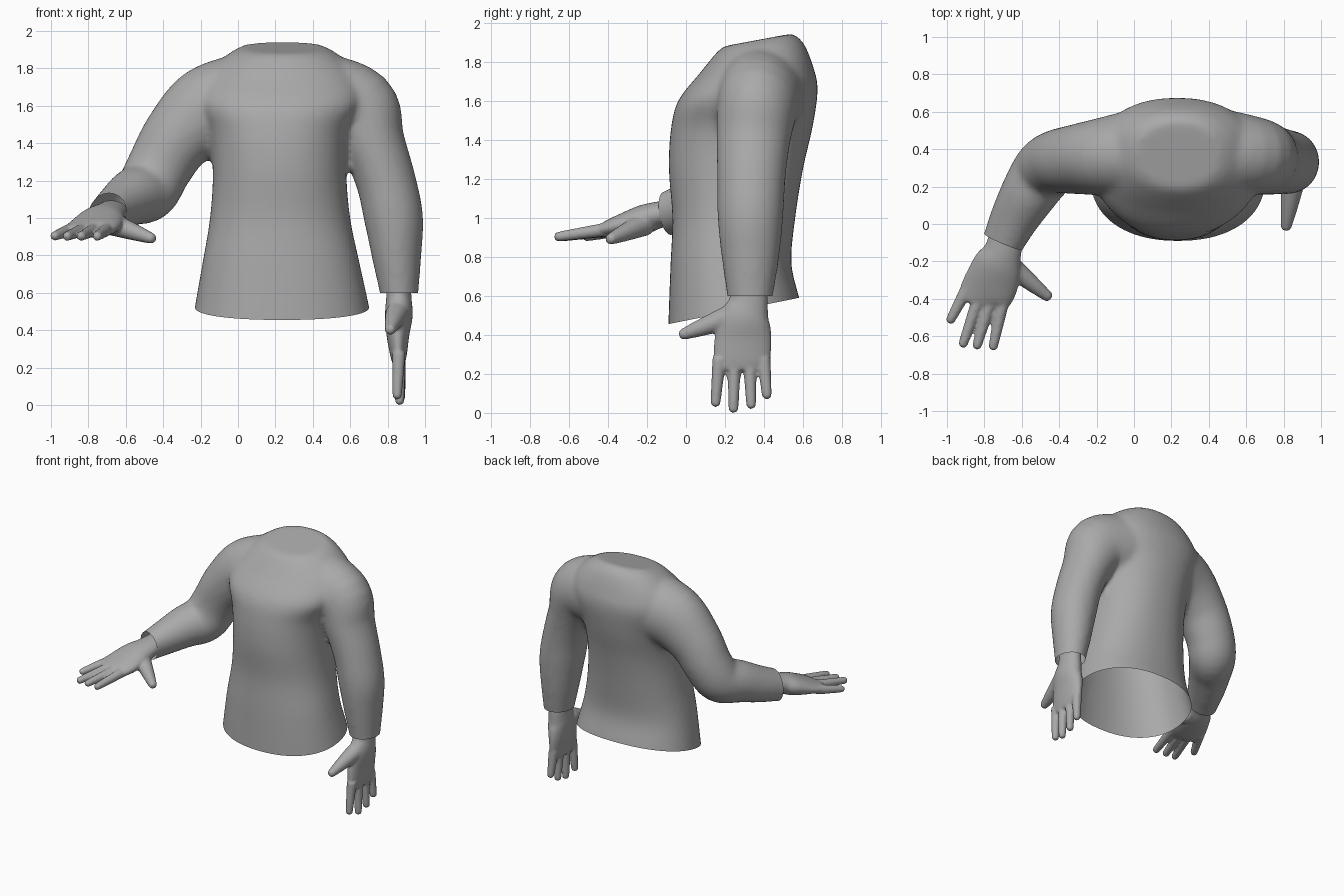
import bpy, bmesh, math
from mathutils import Vector

if "Cube" in bpy.data.objects:
    bpy.data.objects.remove(bpy.data.objects["Cube"])

grey = bpy.data.materials.new("soft_grey")
grey.diffuse_color = (0.4, 0.4, 0.4, 1)
grey.use_nodes = True
grey.node_tree.nodes["Principled BSDF"].inputs["Base Color"].default_value = grey.diffuse_color
SIDES = 32


def resample(rows, steps=5):
    """Smooth curve through rows of numbers (Catmull-Rom)."""
    out = []
    for i in range(len(rows) - 1):
        p0, p1 = rows[max(i - 1, 0)], rows[i]
        p2, p3 = rows[i + 1], rows[min(i + 2, len(rows) - 1)]
        for s in range(steps):
            t = s / steps
            out.append([0.5 * (2 * b + (c - a) * t + (2 * a - 5 * b + 4 * c - d) * t * t
                               + (3 * b - a - 3 * c + d) * t ** 3)
                        for a, b, c, d in zip(p0, p1, p2, p3)])
    return out + [list(rows[-1])]


def skin(bm, rings):
    """Bridge rings of points into a closed tube."""
    loops = [[bm.verts.new(p) for p in ring] for ring in rings]
    n = len(loops[0])
    for a, b in zip(loops, loops[1:]):
        for i in range(n):
            j = (i + 1) % n
            bm.faces.new((a[i], a[j], b[j], b[i]))
    bm.faces.new(loops[0][::-1])
    bm.faces.new(loops[-1])


def limb(bm, rows, side):
    """Elliptical tube; each row is x, y, z, radius across, radius along side."""
    rows = resample(rows)
    pts = [Vector(r[:3]) for r in rows]
    v, rings = Vector(side), []
    for i, r in enumerate(rows):
        t = (pts[min(i + 1, len(pts) - 1)] - pts[max(i - 1, 0)]).normalized()
        u = t.cross(v).normalized()
        v = u.cross(t).normalized()
        rings.append([pts[i] + u * r[3] * math.cos(k * math.tau / SIDES)
                      + v * r[4] * math.sin(k * math.tau / SIDES) for k in range(SIDES)])
    skin(bm, rings)


def finger(bm, base, tip, r0, r1):
    """Tapered finger with a rounded tip."""
    a, b = Vector(base), Vector(tip)
    d = (b - a).normalized()
    rows = [(*a, r0, r0), (*a.lerp(b, 0.5), (r0 + r1) / 2, (r0 + r1) / 2),
            (*(b - d * r1), r1, r1), (*(b - d * r1 * 0.3), r1 * 0.75, r1 * 0.75),
            (*b, r1 * 0.25, r1 * 0.25)]
    limb(bm, rows, d.orthogonal())


def merged(name, bm, voxel, smooth):
    """Blend the overlapping tubes into one smooth skin."""
    bmesh.ops.recalc_face_normals(bm, faces=bm.faces[:])
    me = bpy.data.meshes.new(name)
    bm.to_mesh(me)
    bm.free()
    ob = bpy.data.objects.new(name, me)
    bpy.context.collection.objects.link(ob)
    m = ob.modifiers.new("blend", 'REMESH')
    m.mode, m.voxel_size = 'VOXEL', voxel
    m = ob.modifiers.new("soften", 'SMOOTH')
    m.factor, m.iterations = 0.5, smooth
    dg = bpy.context.evaluated_depsgraph_get()
    new = bpy.data.meshes.new_from_object(ob.evaluated_get(dg))
    ob.modifiers.clear()
    ob.data = new
    new.materials.clear()
    new.materials.append(grey)
    new.polygons.foreach_set("use_smooth", [True] * len(new.polygons))
    return ob


def cut_open(ob, point, normal, radius=None):
    """Trim an open edge, optionally only near the point."""
    bm = bmesh.new()
    bm.from_mesh(ob.data)
    p = Vector(point)
    faces = [f for f in bm.faces
             if radius is None or (f.calc_center_median() - p).length < radius]
    geom = list({e for f in faces for e in f.edges}) + list({v for f in faces for v in f.verts})
    bmesh.ops.bisect_plane(bm, geom=faces + geom, dist=1e-5, plane_co=p,
                           plane_no=Vector(normal), clear_outer=True)
    bm.to_mesh(ob.data)
    bm.free()


# Shirt body: left x, right x, front y, front z, back y, back z
body = [(-.25, .72, -.092, .35, .605, .47), (-.23, .70, -.09, .47, .58, .59),
        (-.19, .65, -.08, .75, .54, .77), (-.15, .60, -.07, 1.0, .56, 1.0),
        (-.135, .58, -.088, 1.25, .60, 1.25), (-.16, .60, -.078, 1.45, .65, 1.47),
        (-.22, .68, -.04, 1.6, .675, 1.66), (-.17, .65, .07, 1.74, .65, 1.78),
        (-.06, .54, .16, 1.85, .605, 1.89), (.02, .46, .2, 1.88, .55, 1.945)]
shirt = bmesh.new()
rings = []
for xl, xr, yf, zf, yb, zb in resample(body):
    ring = []
    for k in range(48):
        c, s = math.cos(k * math.tau / 48), math.sin(k * math.tau / 48)
        c = math.copysign(abs(c) ** 0.9, c)
        s = math.copysign(abs(s) ** 0.9, s)
        h = (s + 1) / 2
        ring.append(((xl + xr) / 2 + (xr - xl) / 2 * c, yf + (yb - yf) * h, zf + (zb - zf) * h))
    rings.append(ring)
skin(shirt, rings)

# Hanging sleeve and bent sleeve
limb(shirt, [(.45, .38, 1.63, .25, .24), (.635, .365, 1.57, .235, .21), (.72, .345, 1.40, .175, .19),
             (.79, .335, 1.2, .16, .175), (.832, .33, 1.0, .158, .168), (.848, .33, .8, .133, .148),
             (.862, .328, .6, .103, .118), (.864, .328, .55, .10, .114)], (0, 1, 0))
limb(shirt, [(.03, .38, 1.63, .25, .24), (-.16, .36, 1.57, .24, .21), (-.32, .345, 1.43, .195, .185),
             (-.42, .33, 1.27, .175, .17), (-.485, .28, 1.15, .17, .165), (-.565, .16, 1.11, .15, .152),
             (-.64, .03, 1.06, .125, .135), (-.70, -.095, 1.02, .103, .12),
             (-.72, -.14, 1.005, .10, .118)], (0, 1, 0))
shirt = merged("shirt", shirt, 0.018, 8)

# Open hem and cuffs
cut_open(shirt, (.24, -.09, .455), (0, .135, -.67))
cut_open(shirt, (.862, .328, .6), (0, 0, -1), .16)
cut_open(shirt, (-.70, -.095, 1.02), (-.38, -.92, -.1), .16)

# Hand of the hanging arm
hand = bmesh.new()
limb(hand, [(.86, .322, .68, .062, .09), (.86, .32, .57, .068, .10), (.86, .30, .48, .074, .13),
            (.855, .293, .38, .062, .146), (.858, .285, .27, .045, .145),
            (.86, .285, .22, .033, .125)], (0, 1, 0))
for y0, y1, z1, x1 in [(.17, .15, .03, .85), (.247, .243, .0, .865),
                       (.325, .335, .02, .87), (.398, .416, .07, .875)]:
    finger(hand, (.86, y0, .28), (x1, y1, z1), .035, .025)
finger(hand, (.85, .22, .49), (.81, -.035, .395), .062, .03)
merged("hanging_hand", hand, 0.01, 3)

# Hand of the bent arm
hand = bmesh.new()
limb(hand, [(-.675, -.03, 1.035, .062, .09), (-.70, -.14, 1.015, .068, .10),
            (-.73, -.22, .99, .074, .13), (-.765, -.32, .96, .06, .145),
            (-.80, -.39, .94, .045, .14), (-.81, -.43, .932, .033, .12)], (.93, -.36, 0))
for base, tip in [((-.89, -.34), (-.99, -.53)), ((-.825, -.38), (-.92, -.66)),
                  ((-.765, -.40), (-.845, -.67)), ((-.70, -.41), (-.757, -.675))]:
    finger(hand, (*base, .94), (*tip, .90), .035, .025)
finger(hand, (-.68, -.21, .97), (-.445, -.40, .885), .062, .03)
merged("reaching_hand", hand, 0.01, 3)
